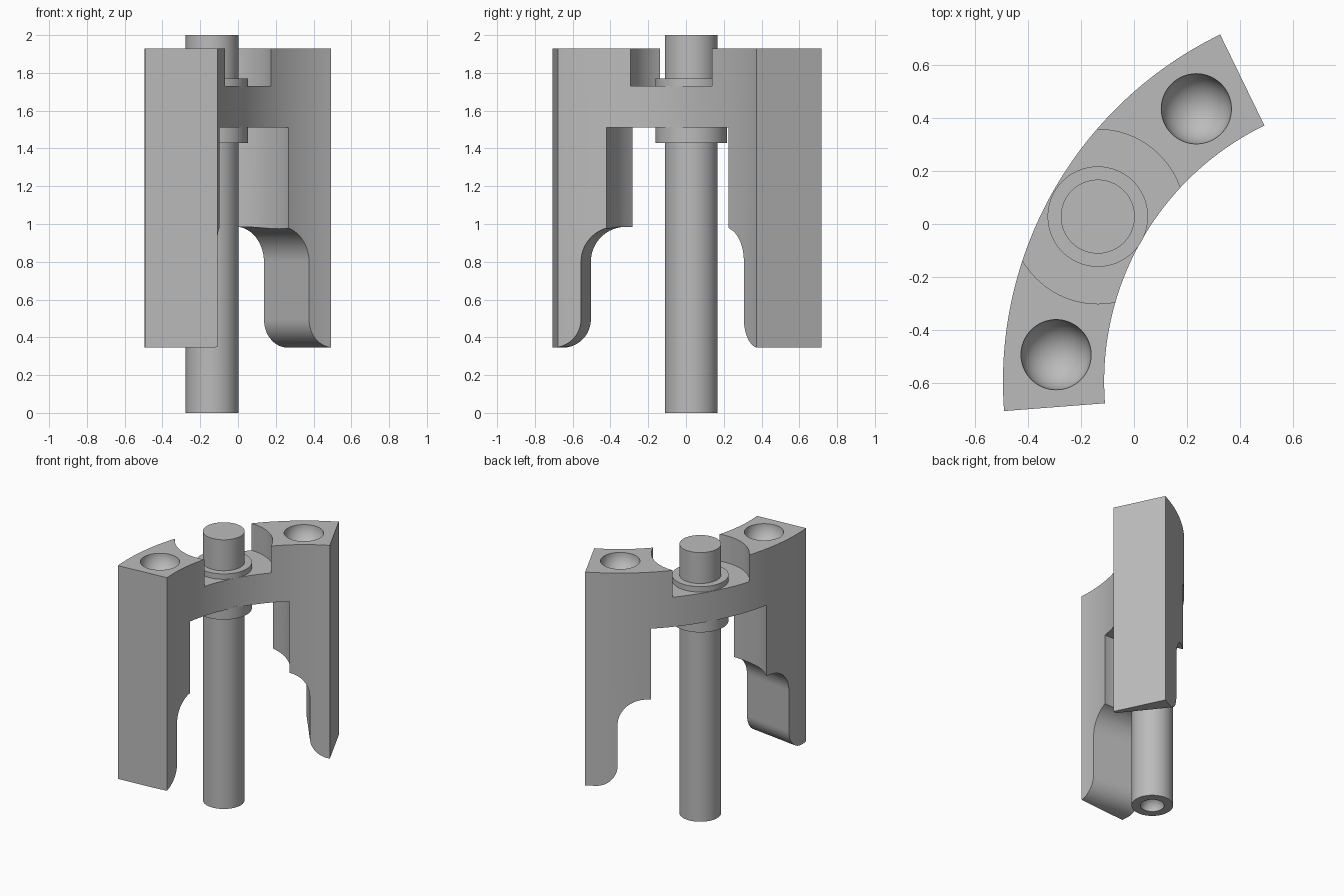
import bpy, bmesh, math
from mathutils import Vector, Matrix

if "Cube" in bpy.data.objects:
    bpy.data.objects.remove(bpy.data.objects["Cube"], do_unlink=True)

grey = bpy.data.materials.new("plain grey")
grey.use_nodes = True
GREY = (0.5, 0.5, 0.5, 1)
grey.diffuse_color = GREY
grey.node_tree.nodes["Principled BSDF"].inputs["Base Color"].default_value = GREY

ARC_CENTRE = Vector((0.964, -0.596, 0))
R_OUT, R_IN = 1.46, 1.077
START, END = 115.9, 184.4
SHAFT = Vector((-0.137, 0.028, 0))
MID_ANGLE = 150.3
TOP, BOTTOM = 1.93, 0.345


def polar(radius, degrees):
    a = math.radians(degrees)
    return Vector((radius * math.cos(a), radius * math.sin(a), 0))


def finish(name, bm):
    bmesh.ops.recalc_face_normals(bm, faces=bm.faces)
    mesh = bpy.data.meshes.new(name)
    bm.to_mesh(mesh)
    bm.free()
    mesh.materials.append(grey)
    ob = bpy.data.objects.new(name, mesh)
    bpy.context.collection.objects.link(ob)
    return ob


def prism(name, points, along):
    """Extrude a closed outline along a vector."""
    bm = bmesh.new()
    face = bm.faces.new([bm.verts.new(p) for p in points])
    new = bmesh.ops.extrude_face_region(bm, geom=[face])["geom"]
    bmesh.ops.translate(bm, vec=along,
                        verts=[v for v in new if isinstance(v, bmesh.types.BMVert)])
    return finish(name, bm)


def cylinder(name, radius, z0, z1):
    bm = bmesh.new()
    bmesh.ops.create_cone(bm, cap_ends=True, segments=96, radius1=radius, radius2=radius,
                          depth=z1 - z0,
                          matrix=Matrix.Translation(SHAFT + Vector((0, 0, (z0 + z1) / 2))))
    return finish(name, bm)


def ball(name, radius, centre):
    bm = bmesh.new()
    bmesh.ops.create_uvsphere(bm, u_segments=64, v_segments=32, radius=radius,
                              matrix=Matrix.Translation(centre))
    return finish(name, bm)


def cut(ob, cutter):
    mod = ob.modifiers.new("cut", 'BOOLEAN')
    mod.operation, mod.solver, mod.object = 'DIFFERENCE', 'EXACT', cutter
    bpy.context.view_layer.update()
    graph = bpy.context.evaluated_depsgraph_get()
    mesh = bpy.data.meshes.new_from_object(ob.evaluated_get(graph))
    ob.modifiers.clear()
    ob.data = mesh
    bpy.data.objects.remove(cutter, do_unlink=True)


# Curved body: a sector of a ring
N = 64
angles = [START + (END - START) * i / N for i in range(N + 1)]
outline = [ARC_CENTRE + polar(R_OUT, a) for a in angles]
outline += [ARC_CENTRE + polar(R_IN, a) for a in reversed(angles)]
body = prism("curved_body", [p + Vector((0, 0, BOTTOM)) for p in outline],
             Vector((0, 0, TOP - BOTTOM)))

# Round clearances above and below the bridge
cut(body, cylinder("upper_clearance", 0.33, 1.73, 2.2))
cut(body, cylinder("lower_clearance", 0.45, 0.1, 1.51))

# Hollowed inner side of each leg: rounded ceiling, straight wall, rounded foot
profile = [(0, 0.985)]
profile += [(0.39 + 0.185 * math.sin(t), 0.8 + 0.185 * math.cos(t))
            for t in (math.pi / 2 * i / 16 for i in range(17))]
profile += [(0.725 - 0.15 * math.cos(t), 0.495 - 0.15 * math.sin(t))
            for t in (math.pi / 2 * i / 16 for i in range(17))]
profile += [(0.725, 0.2), (0, 0.2)]
for side in (-1, 1):
    out = polar(1, MID_ANGLE + side * 111.9)
    across = Vector((-out.y, out.x, 0))
    points = [SHAFT + out * u - across * 0.6 + Vector((0, 0, z)) for u, z in profile]
    cut(body, prism("leg_hollow", points, across * 1.2))

# Round sockets in the top of each leg
for side in (-1, 1):
    spot = ARC_CENTRE + polar(1.263, MID_ANGLE + side * 25.1)
    cut(body, ball("socket", 0.133, spot + Vector((0, 0, TOP + 0.002))))

# Shaft with a hollow in its lower end, and two collars
shaft = cylinder("shaft", 0.14, 0, 2)
cut(shaft, ball("shaft_socket", 0.08, SHAFT + Vector((0, 0, -0.002))))
upper = cylinder("upper_collar", 0.19, 1.72, 1.77)
lower = cylinder("lower_collar", 0.19, 1.43, 1.52)

# Smooth curves, sharp edges
bpy.ops.object.select_all(action='DESELECT')
for ob in (body, shaft, upper, lower):
    ob.select_set(True)
bpy.context.view_layer.objects.active = body
bpy.ops.object.shade_smooth_by_angle(angle=math.radians(30))
